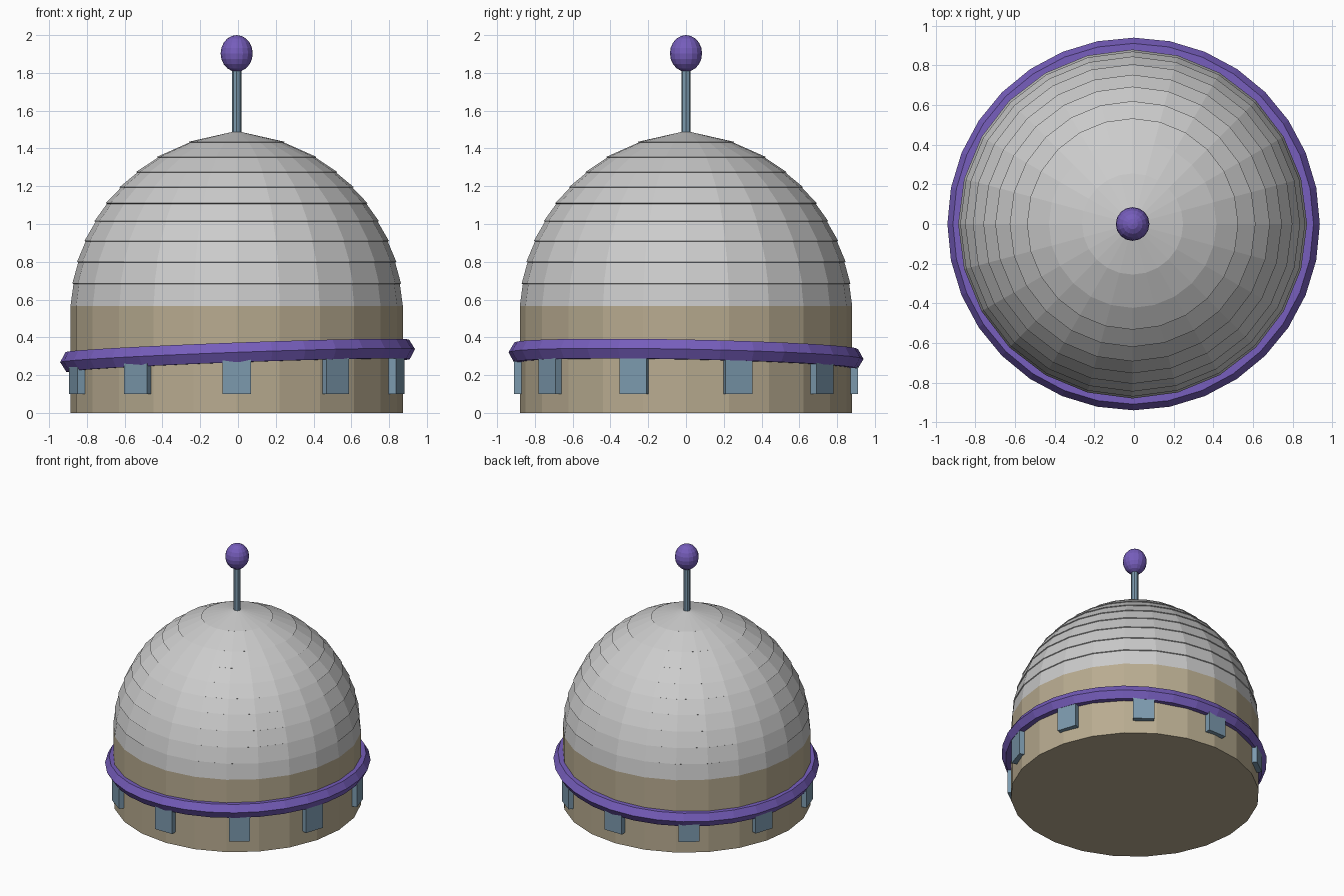
import bpy, bmesh, math

if "Cube" in bpy.data.objects:
    bpy.data.objects.remove(bpy.data.objects["Cube"])

CX = -0.007   # body axis sits slightly left of the tilted trim ring
SIDES = 24


def material(name, rgb):
    m = bpy.data.materials.new(name)
    m.diffuse_color = (*rgb, 1)
    m.use_nodes = True
    m.node_tree.nodes["Principled BSDF"].inputs["Base Color"].default_value = m.diffuse_color
    return m


TAN = material("tan", (0.48, 0.41, 0.28))
PURPLE = material("purple", (0.18, 0.11, 0.50))
BLUE = material("steel_blue", (0.20, 0.32, 0.42))


def finish(name, bm, mat=None, loc=(0, 0, 0), rot=(0, 0, 0)):
    bmesh.ops.recalc_face_normals(bm, faces=bm.faces)
    me = bpy.data.meshes.new(name)
    bm.to_mesh(me)
    bm.free()
    ob = bpy.data.objects.new(name, me)
    ob.location, ob.rotation_euler = loc, rot
    bpy.context.collection.objects.link(ob)
    if mat:
        me.materials.append(mat)
    return ob


def ring_verts(bm, r, z, n):
    return [bm.verts.new((r * math.cos(2 * math.pi * i / n),
                          r * math.sin(2 * math.pi * i / n), z)) for i in range(n)]


def lathe(name, profile, n, mat=None, loc=(0, 0, 0), rot=(0, 0, 0), closed=False):
    """Revolve (radius, z) points; cap the ends unless the profile is a loop."""
    bm = bmesh.new()
    rings = [ring_verts(bm, r, z, n) for r, z in profile]
    pairs = list(zip(rings, rings[1:]))
    if closed:
        pairs.append((rings[-1], rings[0]))
    else:
        bm.faces.new(rings[0])
        bm.faces.new(rings[-1])
    for a, b in pairs:
        for i in range(n):
            j = (i + 1) % n
            bm.faces.new((a[i], a[j], b[j], b[i]))
    return finish(name, bm, mat, loc, rot)


# Base drum
lathe("base_drum", [(0.88, 0), (0.88, 0.565)], SIDES, TAN, (CX, 0, 0))

# Dome in stacked bands with a tiny overhanging lip at each seam
bands = [(0.88, 0.565), (0.867, 0.685), (0.842, 0.80), (0.803, 0.91), (0.75, 1.015),
         (0.69, 1.11), (0.617, 1.195), (0.53, 1.275), (0.42, 1.355), (0.252, 1.435)]
profile = [bands[0]]
for r, z in bands[1:]:
    profile += [(r - 0.003, z - 0.003), (r + 0.003, z)]
profile.append((0.012, 1.49))
lathe("dome", profile, SIDES, None, (CX, 0, 0))

# Tilted trim ring with hexagonal section
section = [(0.88 + 0.06 * math.cos(k * math.pi / 3), 0.06 * math.sin(k * math.pi / 3))
           for k in range(6)]
lathe("trim_ring", section, 32, PURPLE, (-0.002, 0, 0.303),
      (math.radians(-1.1), math.radians(-2.1), 0), closed=True)

# Ten blocks around the base
for k in range(10):
    a = math.radians(-90 + 36 * k)
    bm = bmesh.new()
    bmesh.ops.create_cube(bm, size=1)
    bmesh.ops.scale(bm, vec=(0.10, 0.15, 0.19), verts=bm.verts)
    finish(f"base_block_{k + 1}", bm, BLUE,
           (CX + 0.86 * math.cos(a), 0.86 * math.sin(a), 0.195), (0, 0, a))

# Antenna rod and slightly tall ball
lathe("antenna_rod", [(0.025, 1.44), (0.025, 1.84)], 8, BLUE, (CX, 0, 0))
bm = bmesh.new()
bmesh.ops.create_uvsphere(bm, u_segments=16, v_segments=10, radius=1)
bmesh.ops.scale(bm, vec=(0.085, 0.085, 0.097), verts=bm.verts)
finish("antenna_ball", bm, PURPLE, (CX, 0, 1.903))
